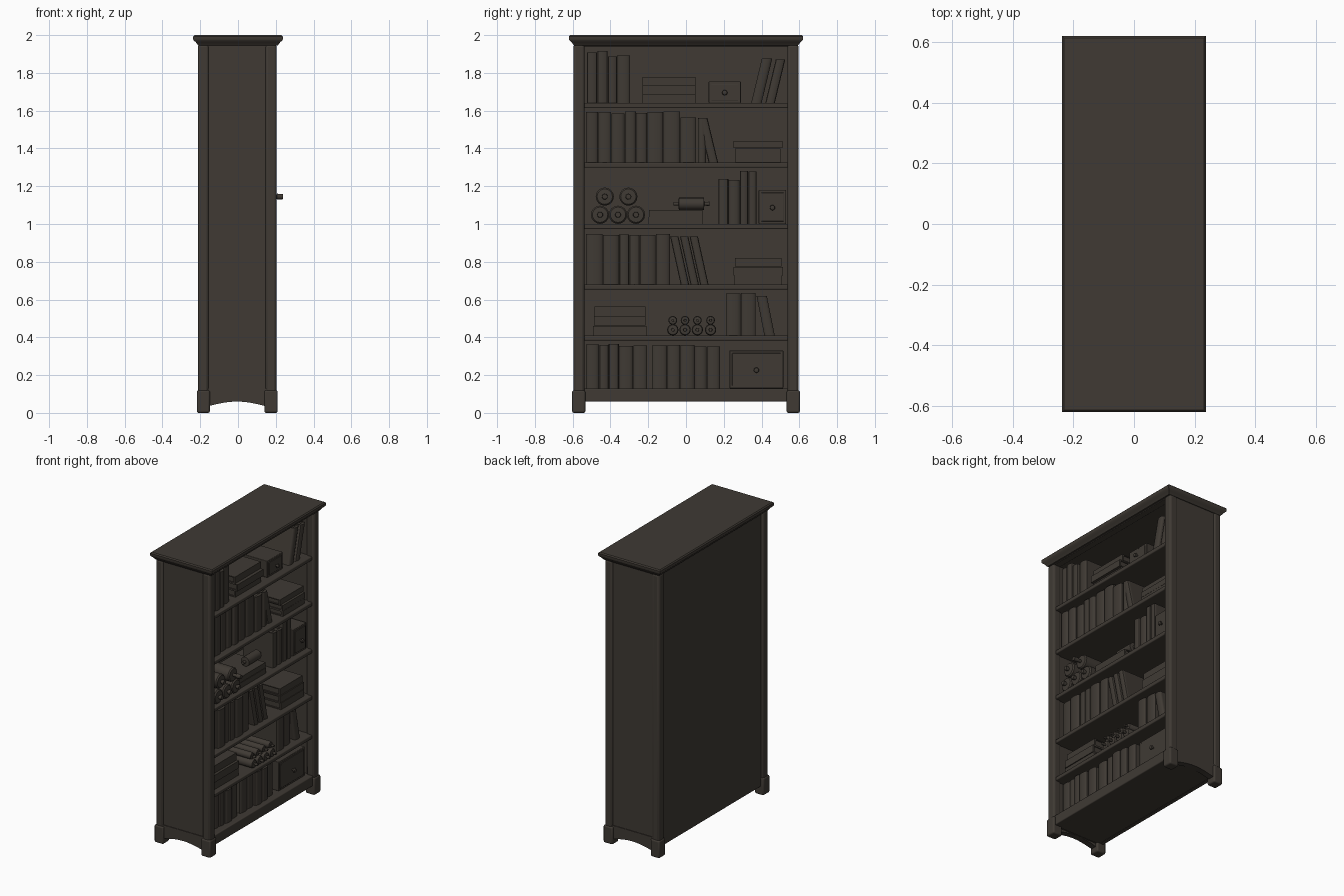
import bpy, bmesh, math, random
from mathutils import Matrix, Vector

if "Cube" in bpy.data.objects:
    bpy.data.objects.remove(bpy.data.objects["Cube"])
random.seed(4)

wood = bpy.data.materials.new("dark brown")
wood.diffuse_color = (0.05, 0.042, 0.034, 1)
wood.use_nodes = True
wood.node_tree.nodes["Principled BSDF"].inputs["Base Color"].default_value = wood.diffuse_color


def finish(name, bm, bevel=0.0, smooth=False):
    bmesh.ops.recalc_face_normals(bm, faces=bm.faces[:])
    me = bpy.data.meshes.new(name)
    bm.to_mesh(me)
    bm.free()
    me.materials.append(wood)
    ob = bpy.data.objects.new(name, me)
    bpy.context.collection.objects.link(ob)
    if bevel:
        m = ob.modifiers.new("bevel", 'BEVEL')
        m.width, m.segments, m.limit_method = bevel, 3, 'ANGLE'
    if bevel or smooth:
        bpy.ops.object.select_all(action='DESELECT')
        ob.select_set(True)
        bpy.context.view_layer.objects.active = ob
        bpy.ops.object.shade_smooth_by_angle(angle=math.radians(35))
    return ob


def add_box(bm, x, y, z):
    c = [(a + b) / 2 for a, b in (x, y, z)]
    s = [b - a for a, b in (x, y, z)]
    m = Matrix.Translation(c) @ Matrix.Diagonal((*s, 1))
    return bmesh.ops.create_cube(bm, size=1, matrix=m)['verts']


def box(name, x, y, z, bevel=0.0):
    bm = bmesh.new()
    add_box(bm, x, y, z)
    return finish(name, bm, bevel)


def add_prism(bm, pts, z0, z1):
    # upright prism from a flat outline
    lo = [bm.verts.new((x, y, z0)) for x, y in pts]
    hi = [bm.verts.new((x, y, z1)) for x, y in pts]
    bm.faces.new(lo)
    bm.faces.new(hi)
    n = len(pts)
    for i in range(n):
        j = (i + 1) % n
        bm.faces.new((lo[i], lo[j], hi[j], hi[i]))


# ---- case ----
for s, side in ((-1, "left"), (1, "right")):
    box(side + "_side_panel", (-0.20, 0.19), sorted((s * 0.588, s * 0.545)), (0.06, 1.95))
    for x, end in (((-0.212, -0.155), "back"), ((0.145, 0.204), "front")):
        box(f"{side}_{end}_post", x, sorted((s * 0.596, s * 0.537)), (0.1, 1.95), 0.014)
        fx = (x[0] - 0.006, x[1] + 0.006)
        box(f"{side}_{end}_foot", fx, sorted((s * 0.603, s * 0.533)), (0, 0.12), 0.01)
    # arched lower rail of the side
    bm = bmesh.new()
    top = [(-0.16, 0.13), (0.15, 0.13)]
    arch = [(0.15 - 0.31 * i / 10, 0.035 + 0.025 * math.sin(math.pi * i / 10)) for i in range(11)]
    ya, yb = s * 0.592, s * 0.55
    a = [bm.verts.new((x, ya, z)) for x, z in top + arch]
    b = [bm.verts.new((x, yb, z)) for x, z in top + arch]
    bm.faces.new(a)
    bm.faces.new(b)
    for i in range(len(a)):
        j = (i + 1) % len(a)
        bm.faces.new((a[i], a[j], b[j], b[i]))
    finish(side + "_lower_rail", bm)

box("back_panel", (-0.195, -0.17), (-0.55, 0.55), (0.06, 1.95))
box("bottom_board", (-0.19, 0.185), (-0.55, 0.55), (0.062, 0.13))
box("front_rail", (0.15, 0.195), (-0.55, 0.55), (0.06, 0.13), 0.006)
box("header", (0.15, 0.198), (-0.55, 0.55), (1.94, 1.96), 0.004)
shelf_tops = [0.41, 0.68, 1.0, 1.325, 1.64]
for i, z in enumerate(shelf_tops):
    box(f"shelf_{i + 1}", (-0.18, 0.188), (-0.55, 0.55), (z - 0.027, z), 0.006)

# cornice: stacked rectangles flaring outwards
bm = bmesh.new()
rings = []
for out, z in ((0, 1.935), (0.004, 1.95), (0.013, 1.962), (0.024, 1.972), (0.027, 1.978),
               (0.027, 1.993), (0.02, 2.0)):
    hx, hy = 0.21 + out, 0.593 + out
    rings.append([bm.verts.new((x, y, z)) for x, y in ((-hx, -hy), (hx, -hy), (hx, hy), (-hx, hy))])
for a, b in zip(rings, rings[1:]):
    for i in range(4):
        j = (i + 1) % 4
        bm.faces.new((a[i], a[j], b[j], b[i]))
bm.faces.new(rings[-1])
bm.faces.new(rings[0])
# open the underside in front of the shelves by keeping it above the header
for v in rings[0]:
    v.co.z = 1.945
finish("cornice", bm, smooth=True)


# ---- contents ----
def book(y0, y1, z, h, lean=0.0, front=0.15, depth=0.23):
    # standing book: rounded spine to the front, covers, recessed pages
    bm = bmesh.new()
    back, t = front - depth, min(0.006, (y1 - y0) * 0.2)
    mid, hw = (y0 + y1) / 2, (y1 - y0) / 2
    arc = [(front - 0.012 + 0.012 * math.sin(math.pi * i / 6), mid - hw * math.cos(math.pi * i / 6))
           for i in range(7)]
    add_prism(bm, arc + [(front - 0.02, y1), (front - 0.02, y0)], z, z + h)
    add_box(bm, (back, front - 0.015), (y0, y0 + t), (z, z + h))
    add_box(bm, (back, front - 0.015), (y1 - t, y1), (z, z + h))
    add_box(bm, (back + 0.006, front - 0.015), (y0 + t, y1 - t), (z + 0.004, z + h - 0.01))
    for v in bm.verts:
        v.co.y += lean * (v.co.z - z)
    finish("leaning_book" if lean else "book", bm, smooth=True)


def row(edges, z, h):
    # run of books between the given y edges
    for a, b in zip(edges, edges[1:]):
        book(a + 0.001, b - 0.001, z, h - random.uniform(0, 0.012),
             front=0.155 + random.uniform(-0.012, 0.008))


def stack(y0, y1, z, h, n):
    # flat books piled up, spines facing the front
    t = h / n
    for i in range(n):
        d, f = random.uniform(0, 0.012), 0.15 + random.uniform(-0.012, 0.01)
        za, zb = z + i * t, z + (i + 1) * t - 0.001
        bm = bmesh.new()
        add_box(bm, (f - 0.23, f), (y0 + d, y1 - d), (za, za + 0.006))
        add_box(bm, (f - 0.23, f), (y0 + d, y1 - d), (zb - 0.006, zb))
        add_box(bm, (f - 0.012, f), (y0 + d, y1 - d), (za, zb))
        add_box(bm, (f - 0.22, f - 0.01), (y0 + d + 0.007, y1 - d - 0.007), (za + 0.006, zb - 0.006))
        finish("flat_book", bm)


def turned(name, profile, origin, axis='X'):
    # lathe of (distance along axis, radius) points
    bm = bmesh.new()
    n, rings = 16, []
    for d, r in profile:
        ring = []
        for k in range(n):
            a = 2 * math.pi * k / n
            p = Vector((d, r * math.cos(a), r * math.sin(a)))
            if axis == 'Y':
                p = Vector((-p.y, p.x, p.z))
            ring.append(bm.verts.new(p + Vector(origin)))
        rings.append(ring)
    for a, b in zip(rings, rings[1:]):
        for i in range(n):
            j = (i + 1) % n
            bm.faces.new((a[i], a[j], b[j], b[i]))
    bm.faces.new(rings[0])
    bm.faces.new(rings[-1])
    finish(name, bm, smooth=True)


def scroll(y, z, r, x0=-0.09, x1=0.165, knob=0.035):
    # rolled scroll with a rounded end and a rod knob
    k = r * 0.32
    turned("scroll", [(x0, r), (x1, r), (x1 + 0.008, r * 0.85), (x1 + 0.01, k * 0.7),
                      (x1 + knob * 0.5, k * 0.7), (x1 + knob * 0.55, k), (x1 + knob, k * 0.9)], (0, y, z))


def chest(y0, y1, z, h, front=0.15):
    # small drawer box with a knob
    box("drawer_box", (front - 0.23, front), (y0, y1), (z, z + h), 0.004)
    box("drawer_front", (front - 0.01, front + 0.005), (y0 + 0.014, y1 - 0.014), (z + 0.014, z + h - 0.014), 0.002)
    turned("drawer_knob", [(0, 0.006), (0.012, 0.007), (0.016, 0.014), (0.024, 0.012), (0.027, 0.004)],
           (front + 0.004, (y0 + y1) / 2, z + h * 0.48))


# bottom row
row([-0.53, -0.46, -0.41, -0.355, -0.28, -0.205], 0.13, 0.235)
row([-0.18, -0.10, -0.03, 0.045, 0.11, 0.18], 0.13, 0.232)
chest(0.23, 0.515, 0.13, 0.2)

# second row
stack(-0.495, -0.205, 0.41, 0.155, 3)
for y in (-0.07, -0.005, 0.06, 0.13):
    scroll(y, 0.44, 0.03)
    scroll(y, 0.49, 0.023, x1=0.15)
row([0.21, 0.29, 0.37], 0.41, 0.23)
book(0.415, 0.47, 0.41, 0.21, -0.2)

# third row
row([-0.53, -0.44, -0.355, -0.3, -0.245, -0.16, -0.085], 0.68, 0.272)
for y in (-0.028, 0.024, 0.075):
    book(y, y + 0.044, 0.68, 0.255, -0.22)
stack(0.25, 0.515, 0.68, 0.142, 3)

# fourth row
for y in (-0.455, -0.36, -0.265):
    scroll(y, 1.049, 0.048)
scroll(-0.43, 1.145, 0.048)
scroll(-0.305, 1.145, 0.048, x1=0.17, knob=0.068)
stack(-0.2, 0.09, 1.0, 0.075, 2)
turned("lying_scroll", [(-0.1, 0.01), (-0.075, 0.01), (-0.073, 0.032), (0.06, 0.032), (0.062, 0.01), (0.09, 0.011)],
       (0.08, 0.035, 1.107), 'Y')
row([0.17, 0.225, 0.285], 1.0, 0.245)
row([0.285, 0.33, 0.375], 1.0, 0.285)
chest(0.385, 0.53, 1.0, 0.18)

# fifth row
row([-0.53, -0.465, -0.395, -0.325, -0.265, -0.205, -0.12, -0.03], 1.325, 0.272)
row([-0.03, 0.055], 1.325, 0.24)
book(0.065, 0.105, 1.325, 0.235, 0.0)
book(0.12, 0.17, 1.325, 0.235, -0.24)
stack(0.25, 0.51, 1.325, 0.115, 3)

# top row
row([-0.525, -0.47, -0.415], 1.64, 0.28)
row([-0.415, -0.365, -0.295], 1.64, 0.255)
stack(-0.235, 0.055, 1.64, 0.14, 3)
chest(0.12, 0.29, 1.64, 0.115, 0.14)
book(0.345, 0.4, 1.64, 0.235, 0.24)
book(0.42, 0.47, 1.64, 0.23, 0.24)
